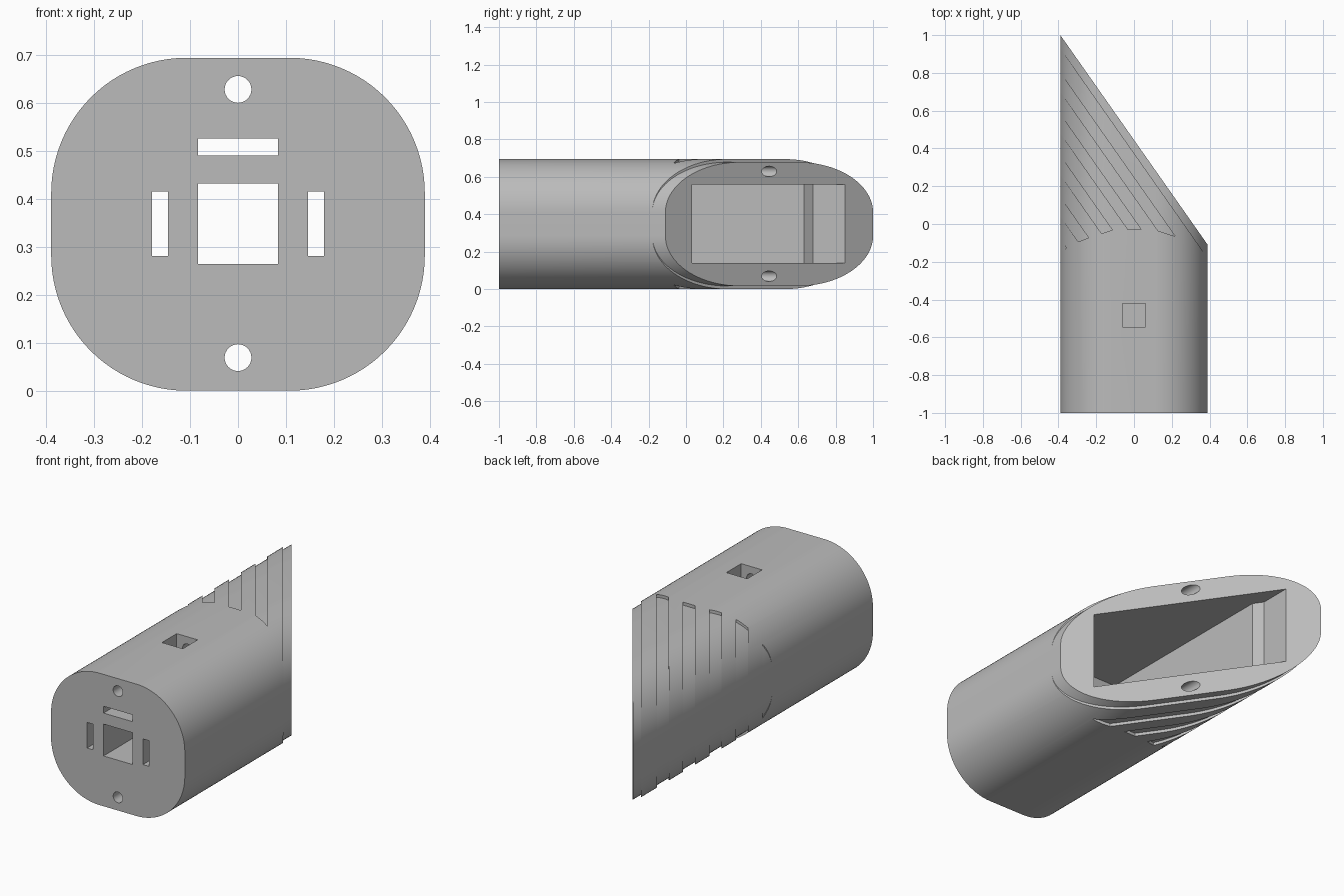
import bpy
import bmesh
from math import sin, cos, pi, radians, asin

default = bpy.data.objects.get("Cube")
if default:
    bpy.data.objects.remove(default, do_unlink=True)

HALF_W, HALF_H, RADIUS = 0.39, 0.3475, 0.2825
SLOPE = 1.11 / 0.78          # slant of the cut end, y per x

grey = bpy.data.materials.new("plain_grey")
grey.use_nodes = True
colour = (0.5, 0.5, 0.5, 1)
grey.diffuse_color = colour
grey.node_tree.nodes["Principled BSDF"].inputs["Base Color"].default_value = colour


def prisms(name, outlines, axis, lo, hi):
    """Extrude outlines along y (points are x, z) or along z (points are x, y)."""
    bm = bmesh.new()
    for pts in outlines:
        def ring(t):
            return [bm.verts.new((a, t, b) if axis == "y" else (a, b, t)) for a, b in pts]
        start, end = ring(lo), ring(hi)
        bm.faces.new(start)
        bm.faces.new(end)
        for i in range(len(pts)):
            j = (i + 1) % len(pts)
            bm.faces.new((start[i], start[j], end[j], end[i]))
    bmesh.ops.recalc_face_normals(bm, faces=bm.faces)
    mesh = bpy.data.meshes.new(name)
    bm.to_mesh(mesh)
    bm.free()
    mesh.materials.append(grey)
    obj = bpy.data.objects.new(name, mesh)
    bpy.context.collection.objects.link(obj)
    return obj


def cut(target, cutter):
    """Subtract the cutter, bake the result and drop the cutter."""
    mod = target.modifiers.new("cut", "BOOLEAN")
    mod.operation, mod.solver, mod.object = "DIFFERENCE", "EXACT", cutter
    bpy.context.view_layer.update()
    graph = bpy.context.evaluated_depsgraph_get()
    mesh = bpy.data.meshes.new_from_object(target.evaluated_get(graph))
    target.modifiers.clear()
    target.data = mesh
    bpy.data.objects.remove(cutter, do_unlink=True)


def rounded(sx=1.0, sz=1.0, steps=24):
    """Rounded body section, scaled about its own centre."""
    pts = []
    for k, (ux, uz) in enumerate(((1, 1), (-1, 1), (-1, -1), (1, -1))):
        for i in range(steps + 1):
            a = (k + i / steps) * pi / 2
            x = ux * (HALF_W - RADIUS) + RADIUS * cos(a)
            z = uz * (HALF_H - RADIUS) + RADIUS * sin(a)
            pts.append((x * sx, HALF_H + z * sz))
    return pts


def rect(x0, x1, y0, y1):
    return [(x0, y0), (x1, y0), (x1, y1), (x0, y1)]


def circle(x, z, r, n=32):
    return [(x + r * cos(2 * pi * i / n), z + r * sin(2 * pi * i / n)) for i in range(n)]


def slant(c, x):
    """Line parallel to the cut end, reaching y = c at the tip side."""
    return (x, c - SLOPE * (x + HALF_W))


def groove_end(c):
    """Point where a groove line meets the curved row of groove ends."""
    lo, hi = -0.5, 0.4
    for _ in range(40):
        x = (lo + hi) / 2
        over = max(0, abs(x) - (HALF_W - RADIUS)) / RADIUS
        limit = -0.03 - 0.088 * asin(min(1, over))
        if slant(c, x)[1] > limit:
            lo = x
        else:
            hi = x
    return slant(c, lo)


# Main body with the slanted end
body = prisms("handle_body", [rounded()], "y", -1, 1.1)
cut(body, prisms("end_cutter", [[slant(1, -0.5), slant(1, 0.5), (0.5, 1.5), (-0.5, 1.5)]],
                 "z", -0.2, 0.9))

# Shallow recessed rim and slanted grip grooves on top and bottom
bands = [[slant(0.93, -0.5), slant(0.93, 0.5), slant(1.05, 0.5), slant(1.05, -0.5)]]
for i in range(5):
    low = 0.7 - 0.22 * i
    high = low + 0.1
    bands.append([slant(low, -0.5), groove_end(low), groove_end(high), slant(high, -0.5)])
grooves = prisms("groove_cutter", bands, "z", -0.1, 0.8)
cut(grooves, prisms("groove_core", [rounded(1.0008, 0.953)], "y", -2, 2))
cut(body, grooves)

# Large pocket opening through the slanted end, stepped on one wall
pocket = [(-0.25, -0.45), (0.29, -0.45), (0.29, 1.3), (-0.285, 1.3), (-0.285, 0.68), (-0.25, 0.63)]
cut(body, prisms("pocket_cutter", [pocket], "z", 0.14, 0.56))

# Square opening and three slots from the front into the pocket
openings = [rect(-0.084, 0.084, 0.265, 0.433), rect(-0.084, 0.084, 0.491, 0.527)]
openings += [rect(s * 0.163 - 0.017, s * 0.163 + 0.017, 0.281, 0.416) for s in (-1, 1)]
cut(body, prisms("opening_cutter", openings, "y", -1.2, -0.4))

# Long screw holes above and below the pocket
cut(body, prisms("screw_cutter", [circle(0, 0.629, 0.028), circle(0, 0.069, 0.028)], "y", -1.2, 1.2))

# Square nut pocket in the top
cut(body, prisms("nut_cutter", [rect(-0.062, 0.06, -0.545, -0.422)], "z", 0.58, 0.9))

# Smooth the rounded sides and keep the edges crisp
bpy.ops.object.select_all(action="DESELECT")
body.select_set(True)
bpy.context.view_layer.objects.active = body
bpy.ops.object.shade_smooth_by_angle(angle=radians(30))
